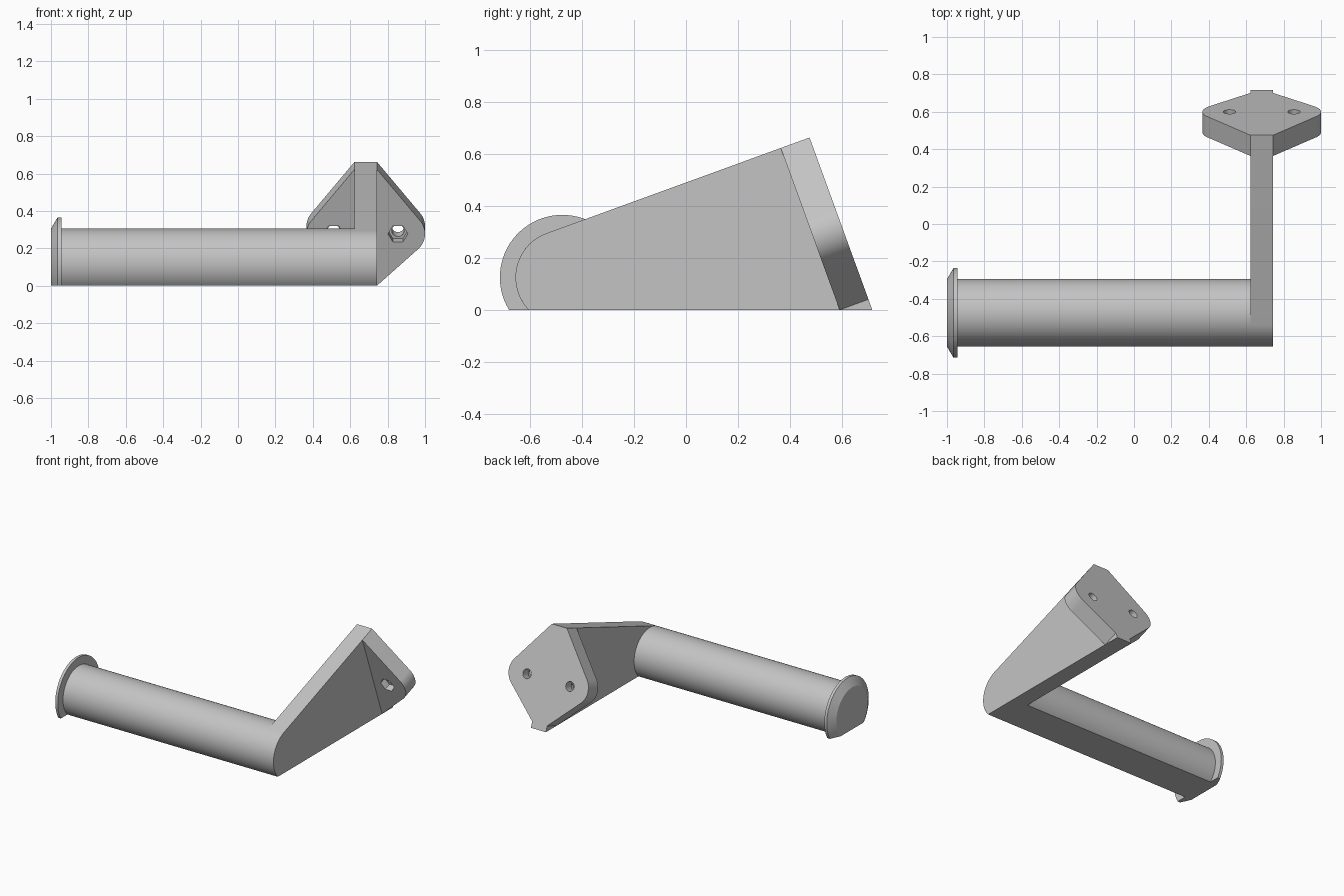
import bpy, bmesh
from math import sin, cos, asin, atan2, hypot, pi, radians
from mathutils import Vector, Matrix

if "Cube" in bpy.data.objects:
    bpy.data.objects.remove(bpy.data.objects["Cube"])

grey = bpy.data.materials.new("plain grey")
grey.use_nodes = True
grey.diffuse_color = (0.55, 0.55, 0.55, 1)
grey.node_tree.nodes["Principled BSDF"].inputs["Base Color"].default_value = grey.diffuse_color

TILT = radians(20)
AXIS_Y, AXIS_Z, ROD_R = -0.475, 0.125, 0.18      # rod centre line and radius
MID_X, ARM_W = 0.683, 0.12                       # arm centre and width
FOOT_Y, THICK = 0.59, 0.118                      # plate foot and thickness
X = Vector((1, 0, 0))
Y = Vector((0, 1, 0))
Z = Vector((0, 0, 1))
UP = Vector((0, -sin(TILT), cos(TILT)))          # up along the tilted plate
OUT = Vector((0, cos(TILT), sin(TILT)))          # out of the plate's back
FOOT = Vector((MID_X, FOOT_Y, 0))
HEIGHT = (Vector((MID_X, AXIS_Y, AXIS_Z)) - FOOT).dot(UP) + ROD_R


def finish(name, bm):
    bmesh.ops.recalc_face_normals(bm, faces=bm.faces[:])
    mesh = bpy.data.meshes.new(name)
    bm.to_mesh(mesh)
    bm.free()
    mesh.materials.append(grey)
    obj = bpy.data.objects.new(name, mesh)
    bpy.context.collection.objects.link(obj)
    return obj


def activate(obj):
    bpy.ops.object.select_all(action='DESELECT')
    obj.select_set(True)
    bpy.context.view_layer.objects.active = obj


def smooth(obj):
    activate(obj)
    bpy.ops.object.shade_smooth_by_angle(angle=radians(20))


def prism(name, points, origin, u, v, n, depth):
    """Extrude a 2D outline, drawn in the u, v plane, along n."""
    bm = bmesh.new()
    face = bm.faces.new([bm.verts.new(origin + u * a + v * b) for a, b in points])
    new = bmesh.ops.extrude_face_region(bm, geom=[face])["geom"]
    bmesh.ops.translate(bm, vec=n * depth,
                        verts=[g for g in new if isinstance(g, bmesh.types.BMVert)])
    return finish(name, bm)


def arc(cx, cy, r, start, end, steps):
    return [(cx + r * cos(start + (end - start) * i / steps),
             cy + r * sin(start + (end - start) * i / steps)) for i in range(steps + 1)]


# Rod with a bevelled end flange, turned round its axis and cut flat underneath
profile = [(-1, ROD_R), (-0.965, 0.24), (-0.945, 0.24), (-0.945, ROD_R), (MID_X - ARM_W / 2, ROD_R)]
bm = bmesh.new()
verts = [bm.verts.new((x, 0, r)) for x, r in profile]
edges = [bm.edges.new(pair) for pair in zip(verts, verts[1:])]
bmesh.ops.spin(bm, geom=verts + edges, cent=(0, 0, 0), axis=X, angle=2 * pi,
               steps=96, use_merge=True)
bmesh.ops.remove_doubles(bm, verts=bm.verts[:], dist=1e-5)
bmesh.ops.holes_fill(bm, edges=[e for e in bm.edges if e.is_boundary], sides=0)
bmesh.ops.translate(bm, verts=bm.verts[:], vec=(0, AXIS_Y, AXIS_Z))
cut = bmesh.ops.bisect_plane(bm, geom=bm.verts[:] + bm.edges[:] + bm.faces[:],
                             plane_co=(0, 0, 0), plane_no=-Z, clear_outer=True)
rim = [g for g in cut["geom_cut"] if isinstance(g, bmesh.types.BMEdge)]
bmesh.ops.triangle_fill(bm, edges=rim, use_beauty=True)
smooth(finish("rod", bm))

# Tapered arm, rounded to the rod at the front
top = FOOT + UP * HEIGHT
outline = arc(AXIS_Y, AXIS_Z, ROD_R, pi / 2 + TILT, pi + asin(AXIS_Z / ROD_R), 32)
outline += [(FOOT_Y, 0), (top.y, top.z)]
left_edge = X * (MID_X - ARM_W / 2)
smooth(prism("arm", outline, left_edge, Y, Z, X, ARM_W))

# Small toe under the plate
heel = FOOT + OUT * THICK
toe = [(FOOT_Y, 0), (FOOT_Y + THICK / cos(TILT), 0), (heel.y, heel.z)]
prism("toe", toe, left_edge, Y, Z, X, ARM_W)

# Mounting plate: a tilted diamond with rounded side corners
TIP_X, TIP_V, TIP_R, HALF = 0.197, 0.295, 0.12, ARM_W / 2


def tangent(corner_v, side):
    """Angle on the tip circle where the line from the arm corner touches."""
    dx, dv = HALF - TIP_X, corner_v - TIP_V
    spread = pi / 2 - asin(TIP_R / hypot(dx, dv))
    return atan2(dv, dx) - side * spread


low = tangent(0, -1)
high = tangent(HEIGHT, 1)
tip = arc(TIP_X, TIP_V, TIP_R, low, high, 24)
half_outline = [(HALF, 0)] + tip + [(HALF, HEIGHT)]
outline = half_outline + [(-a, b) for a, b in reversed(half_outline)]
plate = prism("mounting_plate", outline, FOOT, X, UP, OUT, THICK)

# Screw holes with hexagonal pockets on the front
for side in (-1, 1):
    centre = FOOT + X * (0.172 * side) + UP * TIP_V
    for radius, sides, depth in ((0.033, 32, 0.2), (0.053, 6, 0.09)):
        ring = arc(0, 0, radius, 0, 2 * pi, sides)[:-1]
        cutter = prism("hole_cutter", ring, centre - OUT * 0.04, X, UP, OUT, depth)
        cutter.hide_render = True
        activate(plate)
        mod = plate.modifiers.new("hole", 'BOOLEAN')
        mod.operation, mod.solver, mod.object = 'DIFFERENCE', 'EXACT', cutter
        bpy.ops.object.modifier_apply(modifier=mod.name)
        bpy.data.objects.remove(cutter)
smooth(plate)
